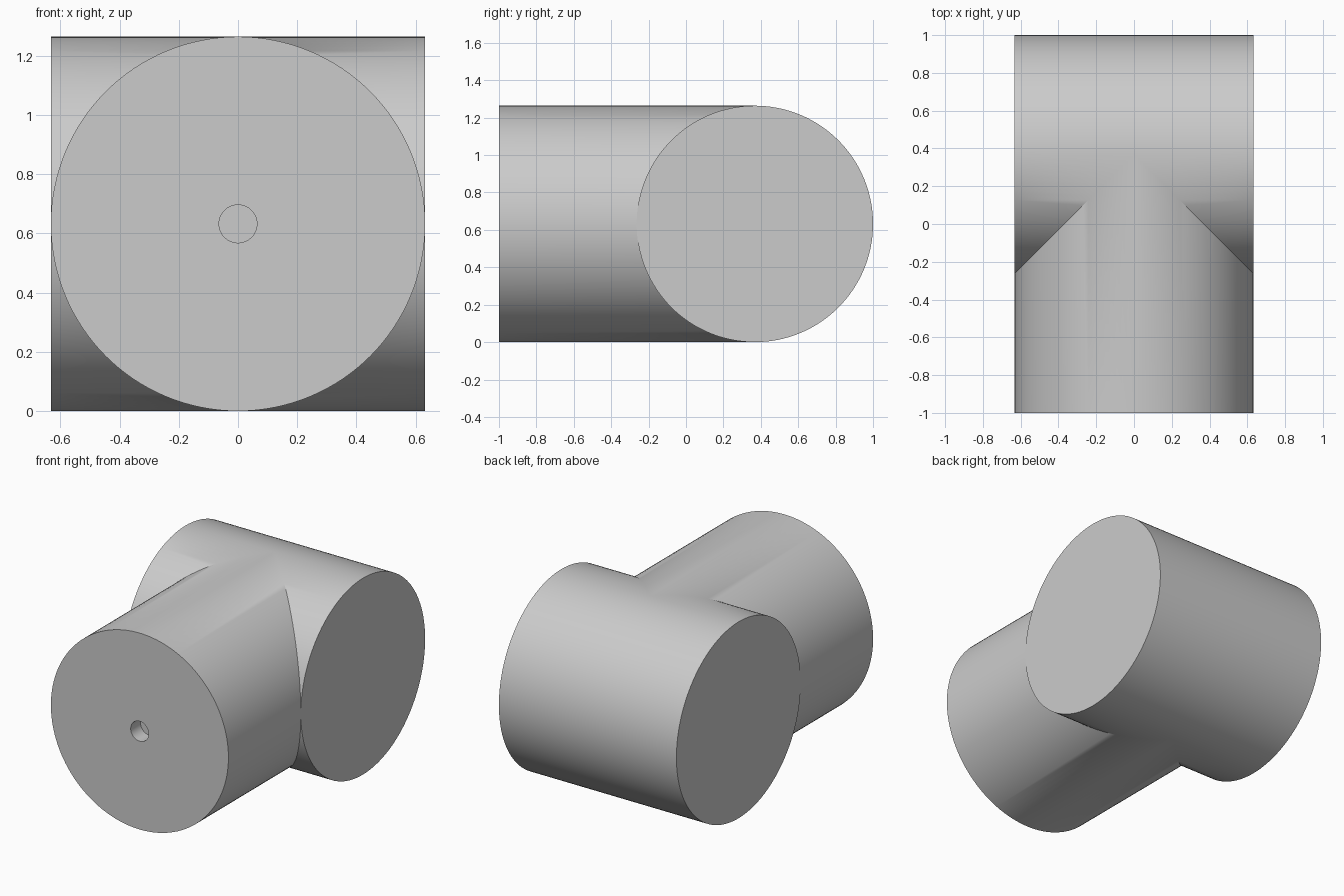
import bpy
import bmesh
import math

cube = bpy.data.objects.get("Cube")
if cube:
    bpy.data.objects.remove(cube, do_unlink=True)

SEGMENTS = 128
R = 0.632            # radius of both pipes and height of their axes
FRONT = -1.0
AXIS_Y = 1.0 - R     # centre line of the cross cylinder
HOLE_R = 0.064
HOLE_DEPTH = 0.1

angles = [2 * math.pi * i / SEGMENTS for i in range(SEGMENTS)]
bm = bmesh.new()


def ring(point):
    return [bm.verts.new(point(math.cos(a), math.sin(a))) for a in angles]


def bridge(a, b):
    for i in range(SEGMENTS):
        j = (i + 1) % SEGMENTS
        bm.faces.new((a[i], a[j], b[j], b[i]))


# Stem: pocket floor, pocket wall, front face, then the tube to the mitred joint
floor = ring(lambda c, s: (HOLE_R * c, FRONT + HOLE_DEPTH, R + HOLE_R * s))
lip = ring(lambda c, s: (HOLE_R * c, FRONT, R + HOLE_R * s))
rim = ring(lambda c, s: (R * c, FRONT, R + R * s))
joint = ring(lambda c, s: (R * c, AXIS_Y - R * abs(c), R + R * s))
bm.faces.new(floor)
for near, far in ((floor, lip), (lip, rim), (rim, joint)):
    bridge(near, far)

# Cross cylinder: each half runs from its end cap to the joint or the midline
for side in (-1, 1):
    end = ring(lambda c, s: (side * R, AXIS_Y + R * c, R + R * s))
    inner = ring(lambda c, s: (side * R * max(0, -c), AXIS_Y + R * c, R + R * s))
    bm.faces.new(end)
    bridge(end, inner)

# Weld the parts into one closed skin
bmesh.ops.remove_doubles(bm, verts=bm.verts[:], dist=0.00001)
bmesh.ops.recalc_face_normals(bm, faces=bm.faces[:])

mesh = bpy.data.meshes.new("tee_joint")
bm.to_mesh(mesh)
bm.free()
tee = bpy.data.objects.new("tee_joint", mesh)
bpy.context.collection.objects.link(tee)

# Plain grey material
grey = bpy.data.materials.new("plain_grey")
grey.use_nodes = True
colour = (0.6, 0.6, 0.6, 1.0)
grey.diffuse_color = colour
grey.node_tree.nodes["Principled BSDF"].inputs["Base Color"].default_value = colour
mesh.materials.append(grey)

bpy.ops.object.select_all(action="DESELECT")
tee.select_set(True)
bpy.context.view_layer.objects.active = tee
bpy.ops.object.shade_smooth_by_angle(angle=math.radians(30))
